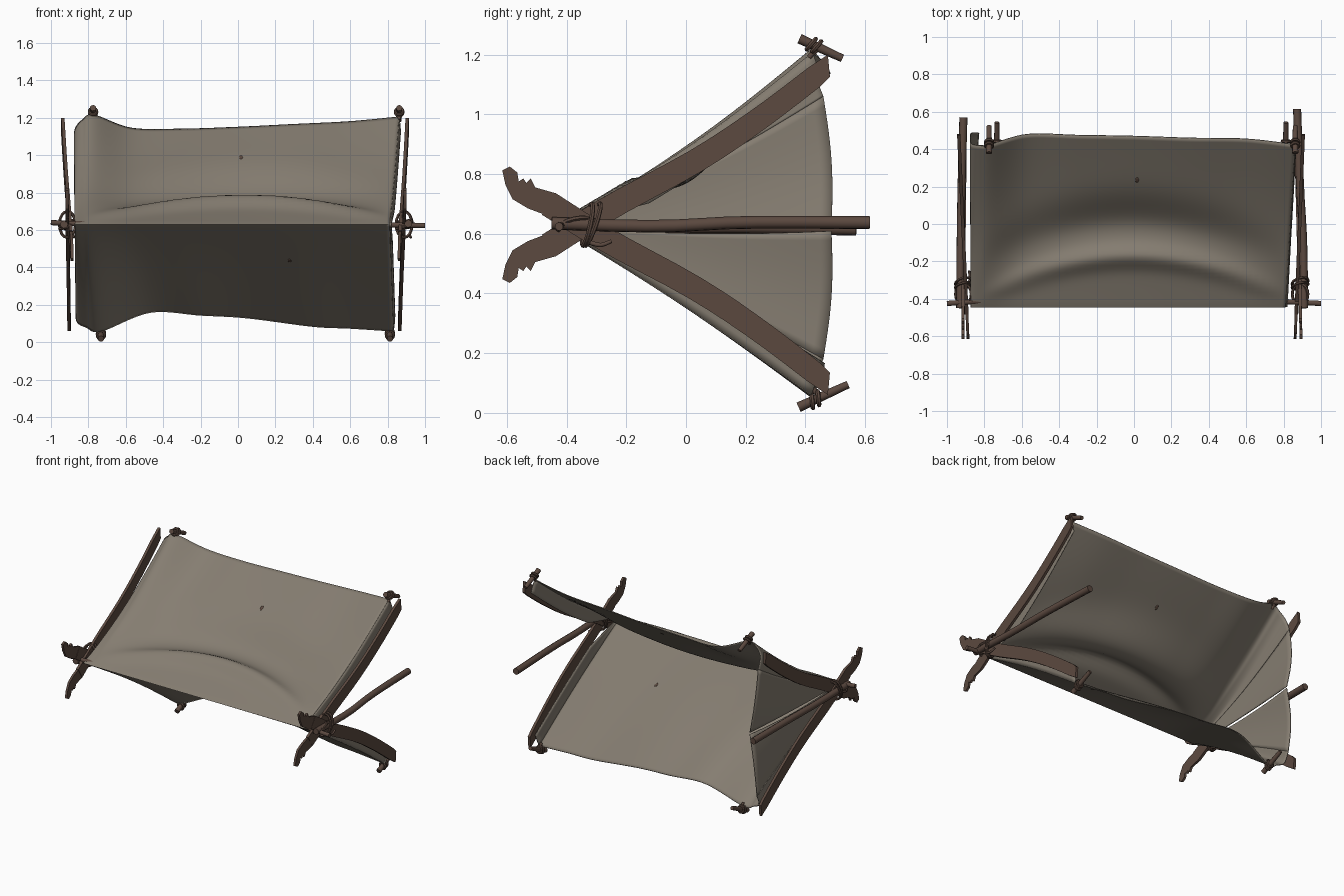
import bpy, bmesh, math
from mathutils import Vector as V

if "Cube" in bpy.data.objects:
    bpy.data.objects.remove(bpy.data.objects["Cube"])


def material(name, rgb):
    m = bpy.data.materials.new(name)
    m.diffuse_color = (*rgb, 1)
    m.use_nodes = True
    m.node_tree.nodes["Principled BSDF"].inputs["Base Color"].default_value = m.diffuse_color
    return m


CANVAS = material("canvas", (0.235, 0.205, 0.165))
WOOD = material("brown wood", (0.105, 0.066, 0.050))
MID = 0.63  # height of the ridge


def finish(bm, name, mat, angle=40, thick=0):
    bmesh.ops.recalc_face_normals(bm, faces=bm.faces)
    me = bpy.data.meshes.new(name)
    bm.to_mesh(me)
    bm.free()
    me.materials.append(mat)
    ob = bpy.data.objects.new(name, me)
    bpy.context.collection.objects.link(ob)
    if thick:
        s = ob.modifiers.new("thickness", 'SOLIDIFY')
        s.thickness, s.offset = thick, 0
    bpy.ops.object.select_all(action='DESELECT')
    bpy.context.view_layer.objects.active = ob
    ob.select_set(True)
    bpy.ops.object.shade_smooth_by_angle(angle=math.radians(angle))
    return ob


def curve(pts, t):
    """Smooth curve through the points, t from 0 to 1."""
    n = len(pts) - 1
    i = min(int(t * n), n - 1)
    f = t * n - i
    p = [V(pts[min(max(k, 0), n)]) for k in (i - 1, i, i + 1, i + 2)]
    return 0.5 * (2 * p[1] + (p[2] - p[0]) * f + (2 * p[0] - 5 * p[1] + 4 * p[2] - p[3]) * f * f
                  + (3 * p[1] - p[0] - 3 * p[2] + p[3]) * f ** 3)


def grid(name, fn, nu, nv, mat, thick):
    bm = bmesh.new()
    vs = [[bm.verts.new(fn(i / nu, j / nv)) for j in range(nv + 1)] for i in range(nu + 1)]
    for i in range(nu):
        for j in range(nv):
            bm.faces.new((vs[i][j], vs[i + 1][j], vs[i + 1][j + 1], vs[i][j + 1]))
    bmesh.ops.remove_doubles(bm, verts=bm.verts, dist=1e-5)
    return finish(bm, name, mat, 60, thick)


def tube(name, pts, r0, r1, sides=10, closed=False):
    pts = [V(p) for p in pts]
    n = len(pts)
    bm = bmesh.new()
    rings, last, normal = [], None, None
    for i, p in enumerate(pts):
        a, b = (pts[i - 1], pts[(i + 1) % n]) if closed else (pts[max(i - 1, 0)], pts[min(i + 1, n - 1)])
        d = (b - a).normalized()
        if last is None:
            normal = d.orthogonal().normalized()
        else:
            normal = (last.rotation_difference(d) @ normal).normalized()
        last, side, r = d, d.cross(normal), r0 + (r1 - r0) * i / n
        rings.append([bm.verts.new(p + r * (math.cos(k * math.tau / sides) * normal
                                            + math.sin(k * math.tau / sides) * side)) for k in range(sides)])
    for i in range(n if closed else n - 1):
        A, B = rings[i], rings[(i + 1) % n]
        for k in range(sides):
            bm.faces.new((A[k], A[(k + 1) % sides], B[(k + 1) % sides], B[k]))
    if not closed:
        bm.faces.new(rings[0])
        bm.faces.new(rings[-1])
    return finish(bm, name, WOOD)


def pole(name, pts, r0, r1, steps=10):
    return tube(name, [curve(pts, i / steps) for i in range(steps + 1)], r0, r1)


def coil(name, c, a, b, r=0.009):
    c, a, b = V(c), V(a), V(b)
    return tube(name, [c + a * math.cos(k * math.tau / 16) + b * math.sin(k * math.tau / 16)
                       for k in range(16)], r, r, 6, True)


# Canvas: back edges of the upper and lower sheets, joined along the ridge
UPPER = [(-.875, .46, 1.06), (-.87, .43, 1.14), (-.83, .42, 1.19), (-.77, .425, 1.215), (-.57, .48, 1.145),
         (-.3, .475, 1.14), (0, .47, 1.15), (.3, .46, 1.165), (.6, .455, 1.18), (.86, .425, 1.205)]
LOWER = [(-.865, .46, .18), (-.86, .43, .11), (-.81, .42, .08), (-.73, .42, .06), (-.47, .46, .16),
         (-.2, .46, .145), (.05, .455, .13), (.4, .44, .085), (.6, .43, .075), (.83, .42, .06)]


def sheet(u, s):
    f = (curve(UPPER, u).x + .875) / 1.735
    ridge = V((-.87 + 1.68 * f, -.443, MID))
    v = abs(s)
    p = ridge.lerp(curve(UPPER if s >= 0 else LOWER, u), v)
    g = max(0, 1 - (p.x / .82) ** 2)
    if s >= 0:
        c = .06 + .235 * g
        p.z += (-.04 * math.sin(math.pi * v) + .042 * g * math.exp(-((v - c) / .06) ** 2) * min(1, v * 10)
                - .07 * g * math.exp(-((v - c - .2) / .14) ** 2) * min(1, v * 10))
    else:
        p.z += (.017 + .023 * g) * math.sin(math.pi * v)
    return p


grid("canvas_cover", lambda u, t: sheet(u, 2 * t - 1), 72, 90, CANVAS, 0.006)


# Two end flaps with a slit between them
def flap(sign):
    def fn(v, w):
        top = sheet(0, sign * v)
        gap = -.008 if sign > 0 else -.008 - .022 * math.sin(math.pi * min(1, v * .8))
        p = top.lerp(V((-.87 + .04 * v * v, -.447 + .934 * v, MID + gap * min(1, v * 4))), w)
        bulge = math.sin(math.pi * w) * v * v
        return p + V((-.015 * bulge, .014 * bulge, 0))
    return fn


# Folded hem at the open end, running down behind each board
def hem(sign):
    def fn(v, w):
        depth = .085 * min(1, v * 3)
        return sheet(1, sign * v) + V((.008 * math.sin(math.pi * w / 2), .03 * w * min(1, v * 3), -sign * depth * w))
    return fn


for sign, label, u0, s0 in ((1, "upper", .675, .745), (-1, "lower", .76, .42)):
    grid(label + "_end_flap", flap(sign), 24, 14, CANVAS, 0.006)
    grid(label + "_folded_hem", hem(sign), 24, 4, CANVAS, 0.006)

    # Small dark worn patch on each sheet
    def patch(a, r, s=sign):
        ang = a * math.tau
        return sheet(u0 + .0035 * r * math.cos(ang), s * (s0 + .015 * r * math.sin(ang)))
    grid(label + "_worn_patch", patch, 10, 2, WOOD, 0.0085)

# Ridge pole
pole("ridge_pole", [(-1, -.425, .64), (-.8, -.412, .633), (-.4, -.40, MID), (0, -.398, MID), (.4, -.40, MID),
                    (.8, -.415, .628), (1, -.425, .624)], .014, .014, 18)

# Crossed boards with carved ends (y, z of the rising board; the other is flipped)
LINE = [(0, -.46, .56), (0, -.25, .69), (0, .03, .842), (0, .25, .988), (0, .475, 1.16)]
HEAD = [(-.485, .592), (-.53, .575), (-.58, .545), (-.605, .495), (-.615, .448), (-.59, .435), (-.565, .455),
        (-.56, .485), (-.545, .475), (-.535, .49), (-.52, .475), (-.505, .505), (-.435, .525), (-.425, .56),
        (-.45, .6)]


def board(name, flip, x_front, x_back):
    bm = bmesh.new()
    half = .009

    def vert(y, z, off):
        x = x_front + (x_back - x_front) * (y + .6) / 1.08
        return bm.verts.new((x + off, y, 2 * MID - z if flip else z))

    rows = []
    for i in range(15):
        t = i / 14
        p = curve(LINE, t)
        d = (curve(LINE, min(1, t + .02)) - curve(LINE, max(0, t - .02))).normalized()
        h = .043 - .006 * t
        a, b = (p.y - d.z * h, p.z + d.y * h), (p.y + d.z * h, p.z - d.y * h)
        if i == 14:  # upright cut at the back end
            a, b = (.475, 1.2), (.482, 1.125)
        rows.append([vert(*a, -half), vert(*a, half), vert(*b, half), vert(*b, -half)])
    for A, B in zip(rows, rows[1:]):
        for k in range(4):
            bm.faces.new((A[k], A[(k + 1) % 4], B[(k + 1) % 4], B[k]))
    bm.faces.new(rows[0])
    bm.faces.new(rows[-1])
    # carved end
    L, R = [[vert(y, z, o) for y, z in HEAD] for o in (-half * .85, half * .85)]
    bm.faces.new(L)
    bm.faces.new(R)
    for k in range(len(HEAD)):
        j = (k + 1) % len(HEAD)
        bm.faces.new((L[k], L[j], R[j], R[k]))
    return finish(bm, name, WOOD, 30)


board("right_rising_board", False, .862, .905)
board("right_falling_board", True, .893, .865)
board("left_rising_board", False, -.888, -.937)
board("left_falling_board", True, -.915, -.903)

# Centre poles pointing backwards, and rope lashings at each crossing
for label, pts, cx in (
        ("right", [(.91, -.45, .635), (.905, -.1, .625), (.888, .2, .638), (.872, .615, .637)], .888),
        ("left", [(-.93, -.45, .63), (-.927, -.1, .622), (-.922, .2, .622), (-.912, .57, .615)], -.912)):
    pole(label + "_centre_pole", pts, .021, .022)
    for k, (y, tilt) in enumerate(((-.33, .015), (-.312, .024))):
        coil(f"{label}_lashing_{k + 1}", (cx, y, MID), (.043, .01, 0), (0, tilt, .07), .008)
    coil(f"{label}_cross_lashing", (cx, -.375, MID), (.042, 0, .02), (0, .055, .012), .008)
    # loose rope end
    pole(label + "_rope_end", [(cx + .03, -.32, .57), (cx + .035, -.285, .562), (cx + .03, -.25, .575)],
         .008, .006, 6)

# Corner pegs with knots
for label, x, c, d in (("upper_left", -.775, (.452, 1.22), (.072, -.033)),
                       ("upper_right", .862, (.452, 1.22), (.072, -.033)),
                       ("lower_left", -.733, (.46, .057), (.083, .038)),
                       ("lower_right", .812, (.46, .057), (.083, .038))):
    dy, dz = d
    out = 1 if c[1] > MID else -1
    centre, along = V((x, *c)), V((0, dy, dz))
    pole(label + "_peg", [centre - along, centre, centre + along], .017, .012, 4)
    side = V((0, -dz, dy)).normalized()
    for k in (-.45, -.2):
        coil(f"{label}_knot_{k}", centre + along * k, (.02, 0, 0), side * .022 + along * .08, .008)
    pole(label + "_tie", [centre + V((0, -.01, 0)), centre + V((0, -.025, -.012 * out)),
                          centre + V((0, -.04, -.03 * out))], .010, .008, 4)
